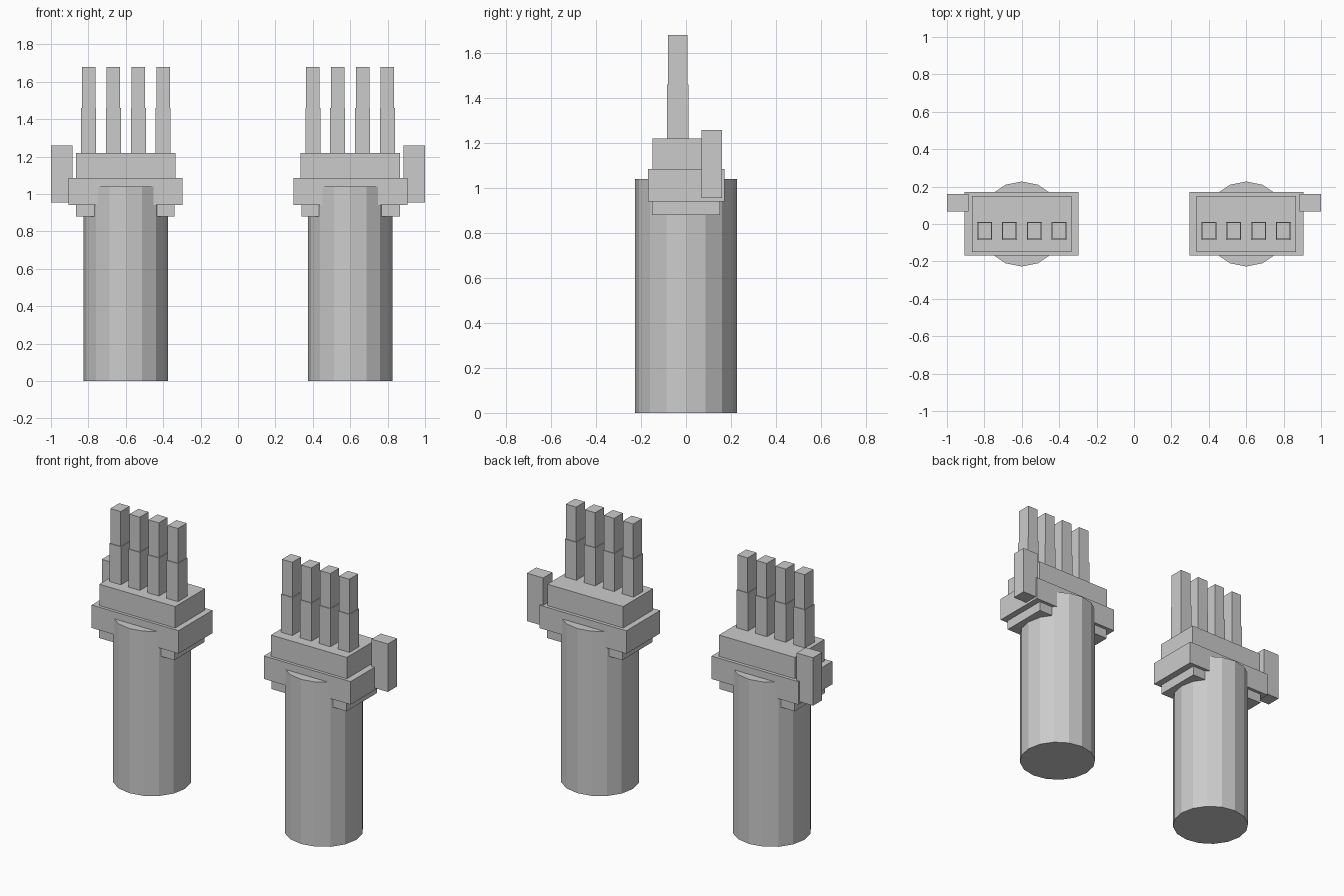
import bpy
import bmesh
from mathutils import Matrix, Vector

cube = bpy.data.objects.get("Cube")
if cube:
    bpy.data.objects.remove(cube, do_unlink=True)

# One plain grey for everything
grey = bpy.data.materials.new("plain_grey")
grey.use_nodes = True
colour = (0.6, 0.6, 0.6, 1.0)
grey.diffuse_color = colour
grey.node_tree.nodes["Principled BSDF"].inputs["Base Color"].default_value = colour


def finish(bm, name):
    bmesh.ops.recalc_face_normals(bm, faces=bm.faces[:])
    mesh = bpy.data.meshes.new(name)
    bm.to_mesh(mesh)
    bm.free()
    mesh.materials.append(grey)
    obj = bpy.data.objects.new(name, mesh)
    bpy.context.collection.objects.link(obj)


def box(name, side, x, y, z):
    """Box from (min, max) ranges; side mirrors it across x."""
    low, high = (Vector(c) for c in zip(x, y, z))
    centre, size = (low + high) / 2, high - low
    centre.x *= side
    bm = bmesh.new()
    bmesh.ops.create_cube(
        bm, size=1, matrix=Matrix.Translation(centre) @ Matrix.Diagonal(size).to_4x4())
    finish(bm, name)


def hand(label, side):
    # Faceted forearm
    bm = bmesh.new()
    bmesh.ops.create_cone(
        bm, cap_ends=True, segments=16, radius1=0.227, radius2=0.227, depth=1.04,
        matrix=Matrix.Translation((0.6 * side, 0, 0.52)))
    finish(bm, label + "_forearm")

    # Stepped palm
    box(label + "_palm_base", side, (0.34, 0.865), (-0.15, 0.15), (0.88, 0.94))
    box(label + "_palm", side, (0.298, 0.905), (-0.168, 0.17), (0.94, 1.085))
    box(label + "_knuckles", side, (0.335, 0.865), (-0.149, 0.149), (1.085, 1.22))

    # Thumb on the outer side
    box(label + "_thumb", side, (0.886, 1.0), (0.068, 0.16), (0.955, 1.258))

    # Four two-part fingers, slightly slimmer at the tips
    for i in range(4):
        x = 0.4 + i * 0.133
        name = f"{label}_finger_{i + 1}"
        for part, half, depth, z in (("lower", 0.04, 0.048, (1.22, 1.46)),
                                     ("tip", 0.036, 0.044, (1.46, 1.68))):
            box(f"{name}_{part}", side, (x - half, x + half),
                (-0.037 - depth, -0.037 + depth), z)


hand("left", 1)
hand("right", -1)
